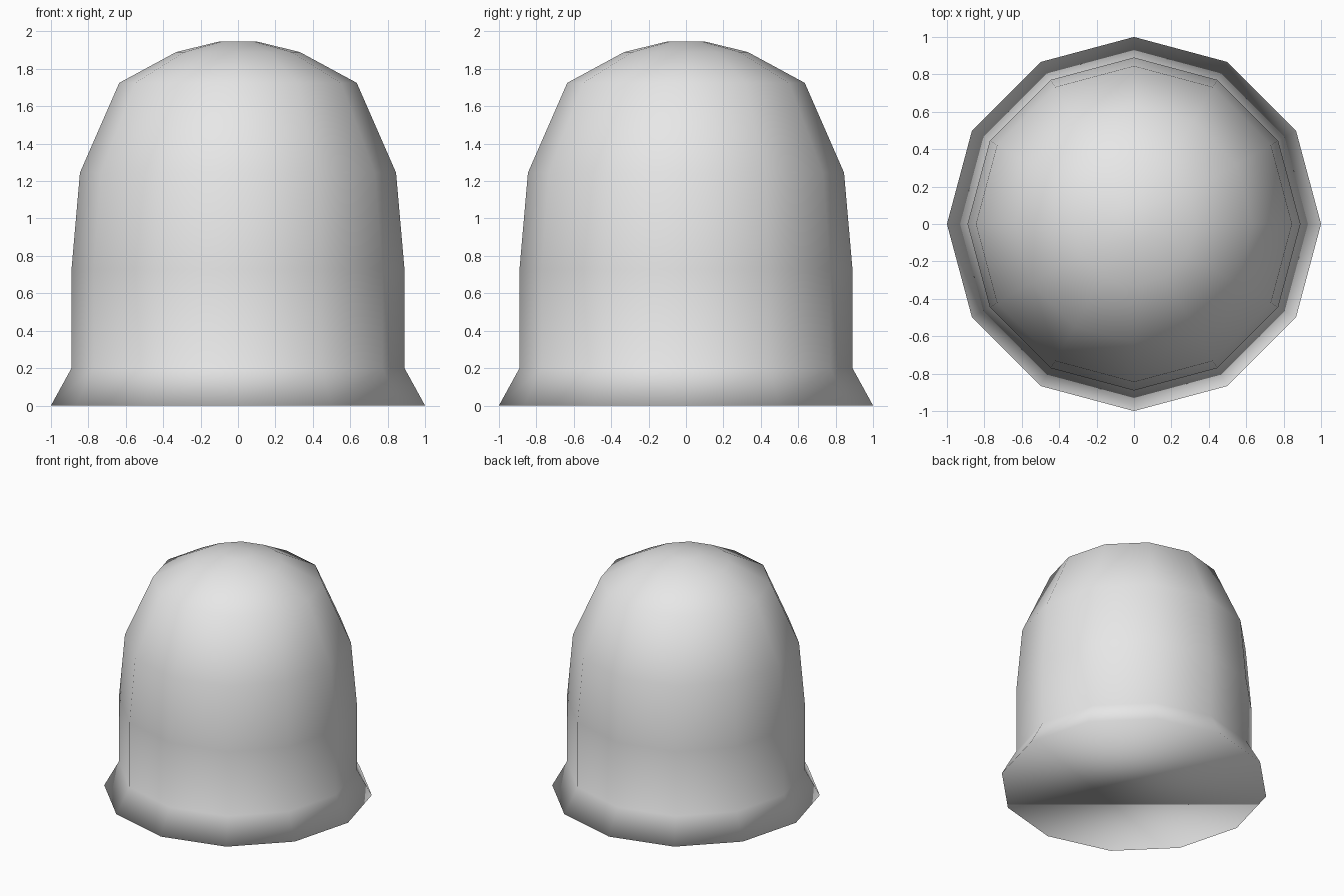
import bpy, bmesh, math

if "Cube" in bpy.data.objects:
    bpy.data.objects.remove(bpy.data.objects["Cube"])

SIDES = 12
# Radius and height of each ring, from the flared base to the flat crown
PROFILE = [(1.0, 0.0), (0.89, 0.2), (0.89, 0.73), (0.845, 1.245),
           (0.635, 1.725), (0.33, 1.89), (0.105, 1.945)]

grey = bpy.data.materials.new("light_grey")
grey.diffuse_color = (0.8, 0.8, 0.8, 1.0)
grey.use_nodes = True
grey.node_tree.nodes["Principled BSDF"].inputs["Base Color"].default_value = grey.diffuse_color


def lathe(name, profile, sides, material):
    """Closed solid made of stacked rings."""
    bm = bmesh.new()
    rings = []
    for r, z in profile:
        rings.append([bm.verts.new((r * math.cos(2 * math.pi * i / sides),
                                    r * math.sin(2 * math.pi * i / sides), z))
                      for i in range(sides)])
    for low, high in zip(rings, rings[1:]):
        for i in range(sides):
            j = (i + 1) % sides
            bm.faces.new((low[i], low[j], high[j], high[i]))
    bm.faces.new(rings[0][::-1])
    bm.faces.new(rings[-1])
    for f in bm.faces:
        f.smooth = True
    mesh = bpy.data.meshes.new(name)
    bm.to_mesh(mesh)
    bm.free()
    mesh.materials.append(material)
    obj = bpy.data.objects.new(name, mesh)
    bpy.context.collection.objects.link(obj)
    return obj


# Domed body with flared foot
lathe("domed_body", PROFILE, SIDES, grey)
